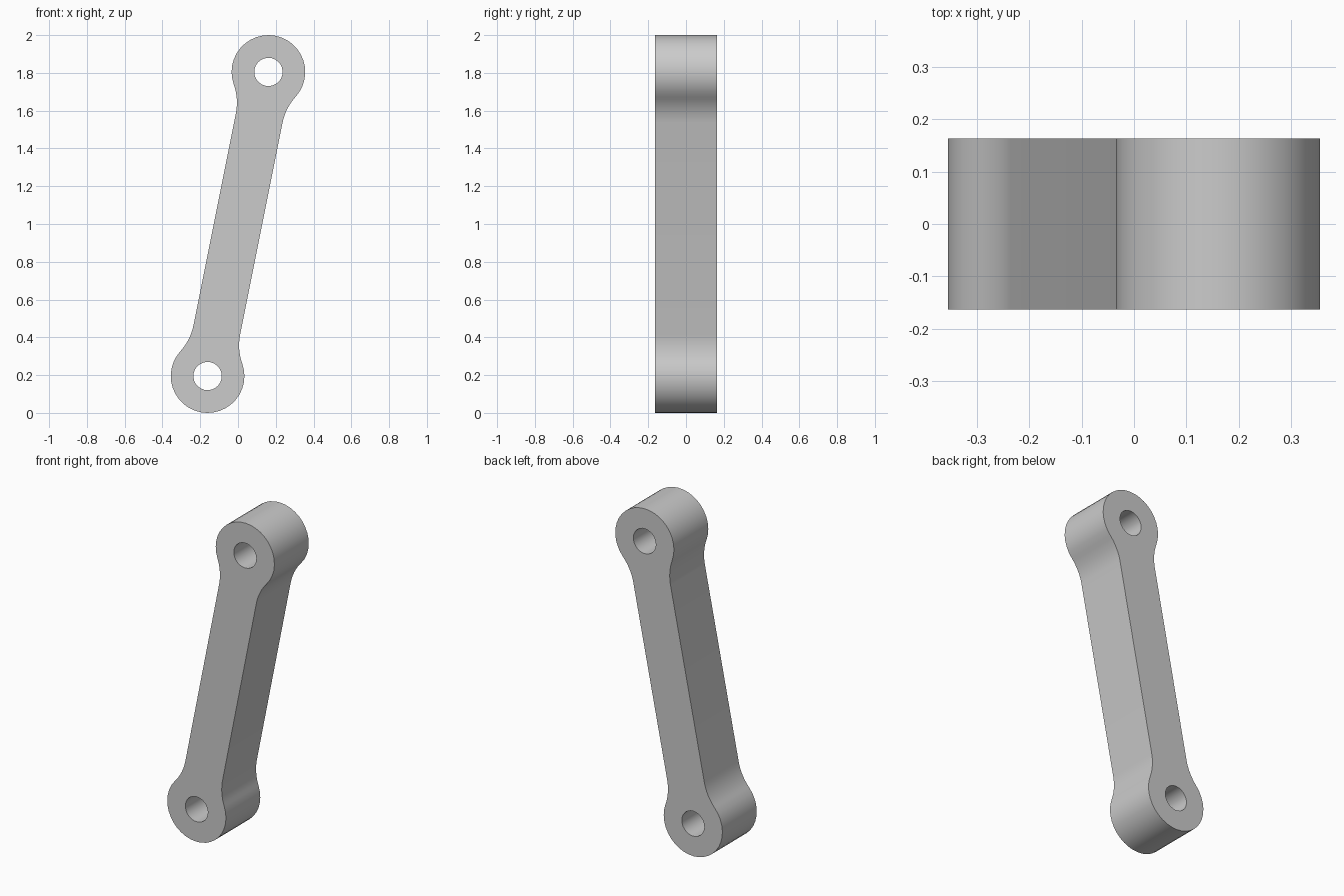
import bpy, bmesh
from math import sin, cos, pi, atan2, sqrt, radians
from mathutils import Matrix

cube = bpy.data.objects.get("Cube")
if cube:
    bpy.data.objects.remove(cube, do_unlink=True)

END_X, END_Z = 0.161, 0.805     # eye centre measured from the middle of the link
EYE_R, HOLE_R = 0.195, 0.075
BAR_HALF, FILLET_R = 0.126, 0.29
DEPTH = 0.326
reach = sqrt(END_X ** 2 + END_Z ** 2)
tilt = atan2(END_X, END_Z)


def arc(cx, cz, r, start, end, steps):
    return [(cx + r * cos(start + (end - start) * i / steps),
             cz + r * sin(start + (end - start) * i / steps)) for i in range(steps + 1)]


# Outline of the upright link: fillet, round eye, mirrored fillet, then the other end
drop = sqrt((EYE_R + FILLET_R) ** 2 - (BAR_HALF + FILLET_R) ** 2)
turn = atan2(drop, BAR_HALF + FILLET_R)
right_fillet = arc(BAR_HALF + FILLET_R, reach - drop, FILLET_R, pi, pi - turn, 8)
eye = arc(0, reach, EYE_R, -turn, pi + turn, 24)
left_fillet = [(-x, z) for x, z in reversed(right_fillet)]
half = right_fillet + eye[1:-1] + left_fillet
outline = half + [(-x, -z) for x, z in half]
holes = [arc(0, s * reach, HOLE_R, 0, 2 * pi, 24)[:-1] for s in (1, -1)]

# Fill the outline around both holes and extrude it through the depth
bm = bmesh.new()
edges = []
for loop in [outline] + holes:
    verts = [bm.verts.new((x, -DEPTH / 2, z)) for x, z in loop]
    edges += [bm.edges.new((v, verts[i - 1])) for i, v in enumerate(verts)]
bmesh.ops.triangle_fill(bm, edges=edges, use_beauty=True, normal=(0, -1, 0))
solid = bmesh.ops.extrude_face_region(bm, geom=bm.faces[:], use_keep_orig=True)
moved = [g for g in solid["geom"] if isinstance(g, bmesh.types.BMVert)]
bmesh.ops.translate(bm, verts=moved, vec=(0, DEPTH, 0))
bmesh.ops.dissolve_limit(bm, angle_limit=radians(0.5), verts=bm.verts[:], edges=bm.edges[:])
bmesh.ops.recalc_face_normals(bm, faces=bm.faces[:])

# Lean the link and stand it on the ground
bm.transform(Matrix.Translation((0, 0, 1)) @ Matrix.Rotation(tilt, 4, 'Y'))
mesh = bpy.data.meshes.new("link_arm")
bm.to_mesh(mesh)
bm.free()
link = bpy.data.objects.new("link_arm", mesh)
bpy.context.collection.objects.link(link)

# Plain grey metal
grey = bpy.data.materials.new("plain_grey")
grey.use_nodes = True
colour = (0.6, 0.6, 0.6, 1)
grey.diffuse_color = colour
grey.node_tree.nodes["Principled BSDF"].inputs["Base Color"].default_value = colour
mesh.materials.append(grey)

bpy.ops.object.select_all(action='DESELECT')
link.select_set(True)
bpy.context.view_layer.objects.active = link
bpy.ops.object.shade_smooth_by_angle(angle=radians(30))
